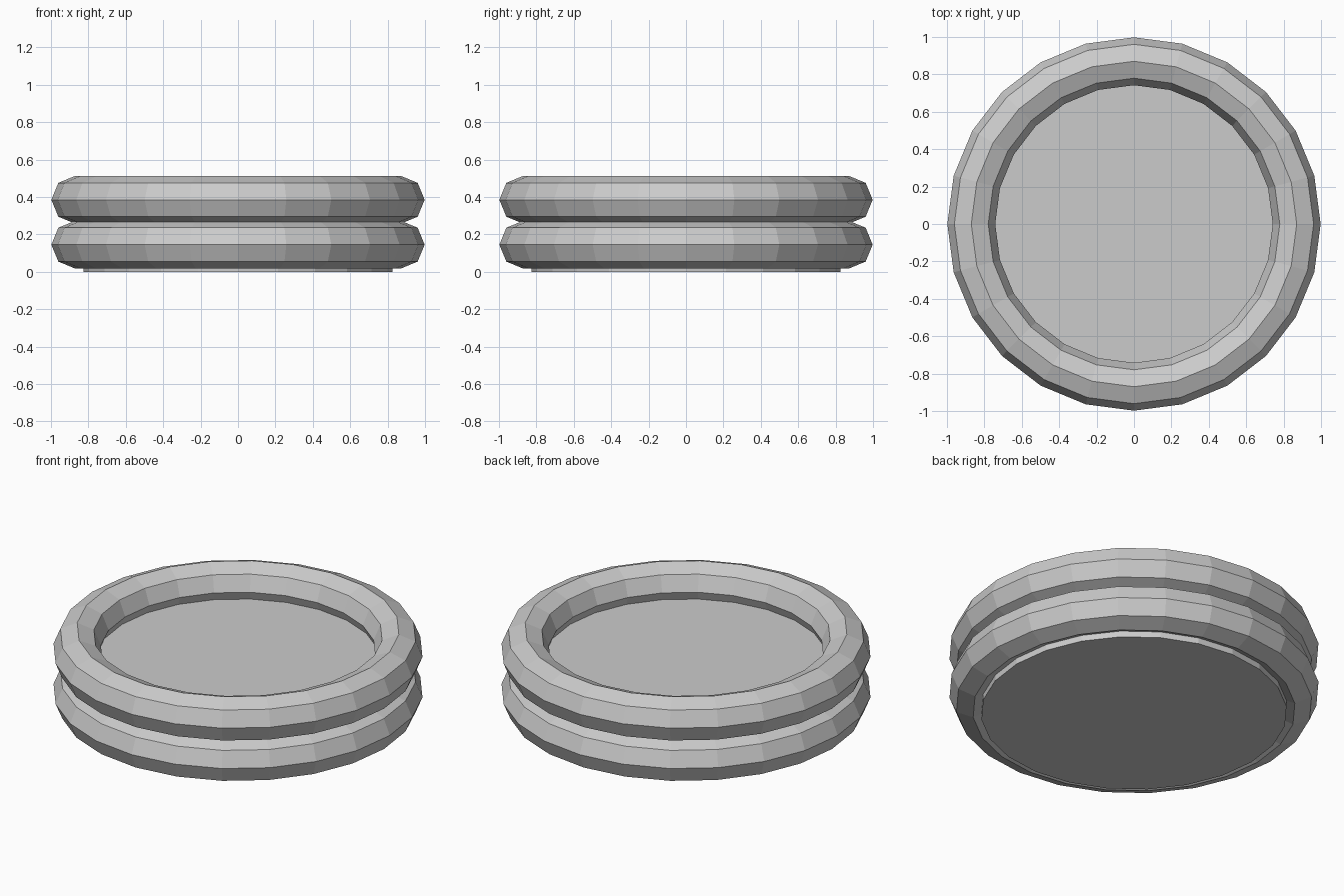
import bpy
import bmesh
from math import cos, sin, pi

SIDES = 24
RING_RADIUS, TUBE_RADIUS, TUBE_SIDES = 0.87, 0.128, 8

cube = bpy.data.objects.get("Cube")
if cube:
    bpy.data.objects.remove(cube, do_unlink=True)

grey = bpy.data.materials.new("light_grey")
grey.use_nodes = True
colour = (0.6, 0.6, 0.6, 1)
grey.diffuse_color = colour
grey.node_tree.nodes["Principled BSDF"].inputs["Base Color"].default_value = colour


def finish(bm, name):
    """Turn a bmesh into a flat-shaded grey object."""
    bmesh.ops.recalc_face_normals(bm, faces=bm.faces)
    mesh = bpy.data.meshes.new(name)
    bm.to_mesh(mesh)
    bm.free()
    mesh.materials.append(grey)
    obj = bpy.data.objects.new(name, mesh)
    bpy.context.collection.objects.link(obj)
    return obj


def ring(name, z):
    """Low-poly tube bent into a closed ring around the z axis."""
    bm = bmesh.new()
    loops = []
    for i in range(SIDES):
        a = 2 * pi * i / SIDES
        loop = []
        for j in range(TUBE_SIDES):
            b = 2 * pi * j / TUBE_SIDES
            r = RING_RADIUS + TUBE_RADIUS * cos(b)
            loop.append(bm.verts.new((r * cos(a), r * sin(a), z + TUBE_RADIUS * sin(b))))
        loops.append(loop)
    for i in range(SIDES):
        here, there = loops[i], loops[(i + 1) % SIDES]
        for j in range(TUBE_SIDES):
            k = (j + 1) % TUBE_SIDES
            bm.faces.new((here[j], there[j], there[k], here[k]))
    return finish(bm, name)


def disc(name, radius, bottom, top):
    """Solid round slab between two heights."""
    bm = bmesh.new()
    bmesh.ops.create_cone(bm, cap_ends=True, segments=SIDES, radius1=radius,
                          radius2=radius, depth=top - bottom)
    bmesh.ops.translate(bm, verts=bm.verts, vec=(0, 0, (bottom + top) / 2))
    return finish(bm, name)


# Two stacked rings
ring("lower_ring", 0.145)
ring("upper_ring", 0.385)

# Thick floor that fills the rings and pokes out slightly underneath
disc("floor", 0.825, 0.0, 0.335)
